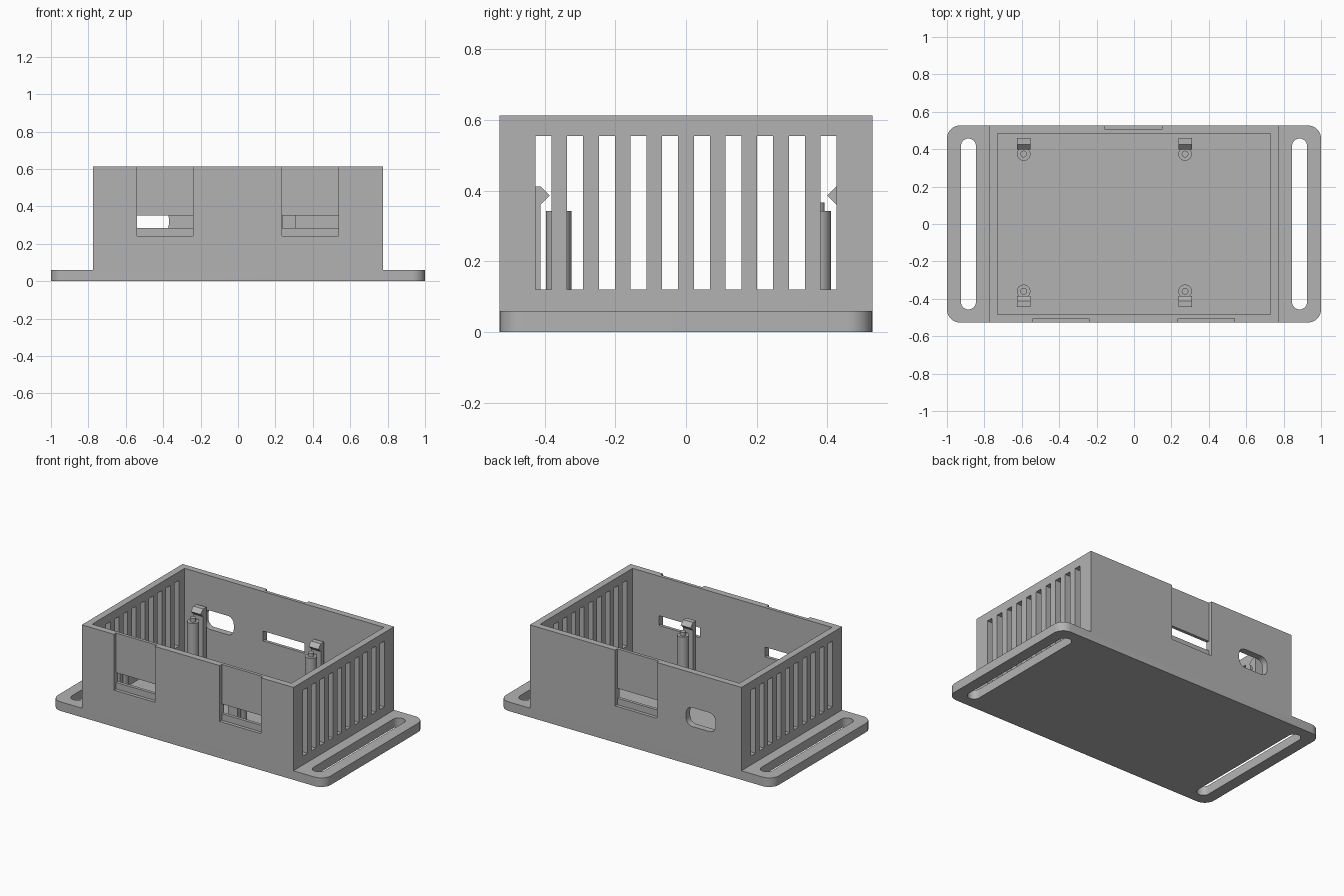
import bpy, bmesh, math
from mathutils import Vector

cube = bpy.data.objects.get("Cube")
if cube:
    bpy.data.objects.remove(cube)

grey = bpy.data.materials.new("plain grey")
grey.use_nodes = True
COLOUR = (0.45, 0.45, 0.45, 1)
grey.diffuse_color = COLOUR
grey.node_tree.nodes["Principled BSDF"].inputs["Base Color"].default_value = COLOUR

HALF_Y, BOX_X, TOP, FLOOR = 0.527, 0.775, 0.612, 0.06
WALL, RECESS = 0.043, 0.022
PLACE = {"x": lambda u, v, d: (d, u, v),
         "y": lambda u, v, d: (u, d, v),
         "z": lambda u, v, d: (u, v, d)}


def rect(u0, u1, v0, v1, radius=0, steps=10):
    """Outline of a rectangle, with rounded corners if a radius is given."""
    if not radius:
        return [(u0, v0), (u1, v0), (u1, v1), (u0, v1)]
    centres = rect(u0 + radius, u1 - radius, v0 + radius, v1 - radius)
    points = []
    for corner, (cu, cv) in enumerate(centres):
        for s in range(steps + 1):
            a = math.pi * (1 + corner / 2 + s / steps / 2)
            points.append((cu + radius * math.cos(a), cv + radius * math.sin(a)))
    return points


def circle(cu, cv, radius, sides=32):
    turn = 2 * math.pi / sides
    return [(cu + radius * math.cos(i * turn), cv + radius * math.sin(i * turn))
            for i in range(sides)]


def add_prism(bm, outline, axis, start, end):
    """Extrude an outline along an axis into the mesh."""
    place = PLACE[axis]
    face = bm.faces.new([bm.verts.new(place(u, v, start)) for u, v in outline])
    extruded = bmesh.ops.extrude_face_region(bm, geom=[face])["geom"]
    moved = [g for g in extruded if isinstance(g, bmesh.types.BMVert)]
    bmesh.ops.translate(bm, verts=moved, vec=Vector(place(0, 0, end - start)))


def make_object(name, bm):
    bmesh.ops.remove_doubles(bm, verts=bm.verts, dist=1e-5)
    bmesh.ops.recalc_face_normals(bm, faces=bm.faces)
    mesh = bpy.data.meshes.new(name)
    bm.to_mesh(mesh)
    bm.free()
    mesh.materials.append(grey)
    obj = bpy.data.objects.new(name, mesh)
    bpy.context.collection.objects.link(obj)
    return obj


def select_only(obj):
    bpy.ops.object.select_all(action="DESELECT")
    obj.select_set(True)
    bpy.context.view_layer.objects.active = obj


def cut(target, prisms):
    """Cut a set of separate prisms out of the target."""
    bm = bmesh.new()
    for prism in prisms:
        add_prism(bm, *prism)
    cutter = make_object("cutter", bm)
    cutter.hide_render = True
    mod = target.modifiers.new("cut", "BOOLEAN")
    mod.operation, mod.solver, mod.object = "DIFFERENCE", "EXACT", cutter
    select_only(target)
    bpy.ops.object.modifier_apply(modifier=mod.name)
    bpy.data.objects.remove(cutter)


def smooth(obj):
    select_only(obj)
    bpy.ops.object.shade_smooth_by_angle(angle=math.radians(30))


# Enclosure: solid body on a flanged base with rounded flange corners
half = [(1, 0), (1, FLOOR), (BOX_X, FLOOR), (BOX_X, TOP)]
bm = bmesh.new()
add_prism(bm, half + [(-x, z) for x, z in reversed(half)], "y", -HALF_Y, HALF_Y)
corners = [e for e in bm.edges
           if all(abs(v.co.x) > 0.99 for v in e.verts)
           and abs(e.verts[0].co.z - e.verts[1].co.z) > 0.01]
bmesh.ops.bevel(bm, geom=corners, offset=0.07, segments=10, profile=0.5,
                affect="EDGES")
enclosure = make_object("enclosure", bm)

# Open interior and the long mounting slots in the flanges
inner_y = HALF_Y - WALL
cuts = [(rect(-0.73, 0.73, -inner_y, inner_y), "z", FLOOR, 1)]
for side in (-1, 1):
    x = side * 0.885
    cuts.append((rect(x - 0.04, x + 0.04, -0.457, 0.457, 0.0399), "z", -0.1, 0.2))
cut(enclosure, cuts)

# Ten upright vents through both end walls
cut(enclosure, [(rect(y - 0.0225, y + 0.0225, 0.12, 0.555), "x", -0.9, 0.9)
                for y in (0.0896 * (i - 4.5) for i in range(10))])

# Panel recesses, two at the front and one at the back, each with a cable slot
panels = [(-0.54, -0.24, -1), (0.235, 0.537, -1), (-0.155, 0.15, 1)]
cut(enclosure, [(rect(x0, x1, 0.242, 0.8), "y", s * (HALF_Y - RECESS), s * 0.6)
                for x0, x1, s in panels])
openings = [(rect(x0, x1, 0.285, 0.35), "y", s * 0.46, s * 0.6)
            for x0, x1, s in panels]
# Rounded socket opening in the back wall
openings.append((rect(-0.585, -0.37, 0.257, 0.382, 0.045), "y", 0.46, 0.6))
cut(enclosure, openings)
smooth(enclosure)

# Standoffs with locating pins, and snap clips behind them
for x, x_name in ((-0.59, "right"), (0.273, "left")):
    for y, side, y_name in ((-0.36, -1, "front"), (0.374, 1, "back")):
        bm = bmesh.new()
        add_prism(bm, circle(x, y, 0.036), "z", FLOOR, 0.342)
        add_prism(bm, circle(x, y, 0.018), "z", 0.342, 0.366)
        smooth(make_object(f"{y_name}_{x_name}_standoff", bm))

        profile = [(0.052, FLOOR), (0.052, 0.36), (0.025, 0.386),
                   (0.052, 0.412), (0.085, 0.412), (0.085, FLOOR)]
        bm = bmesh.new()
        add_prism(bm, [(y + side * d, z) for d, z in profile],
                  "x", x - 0.036, x + 0.036)
        make_object(f"{y_name}_{x_name}_clip", bm)
